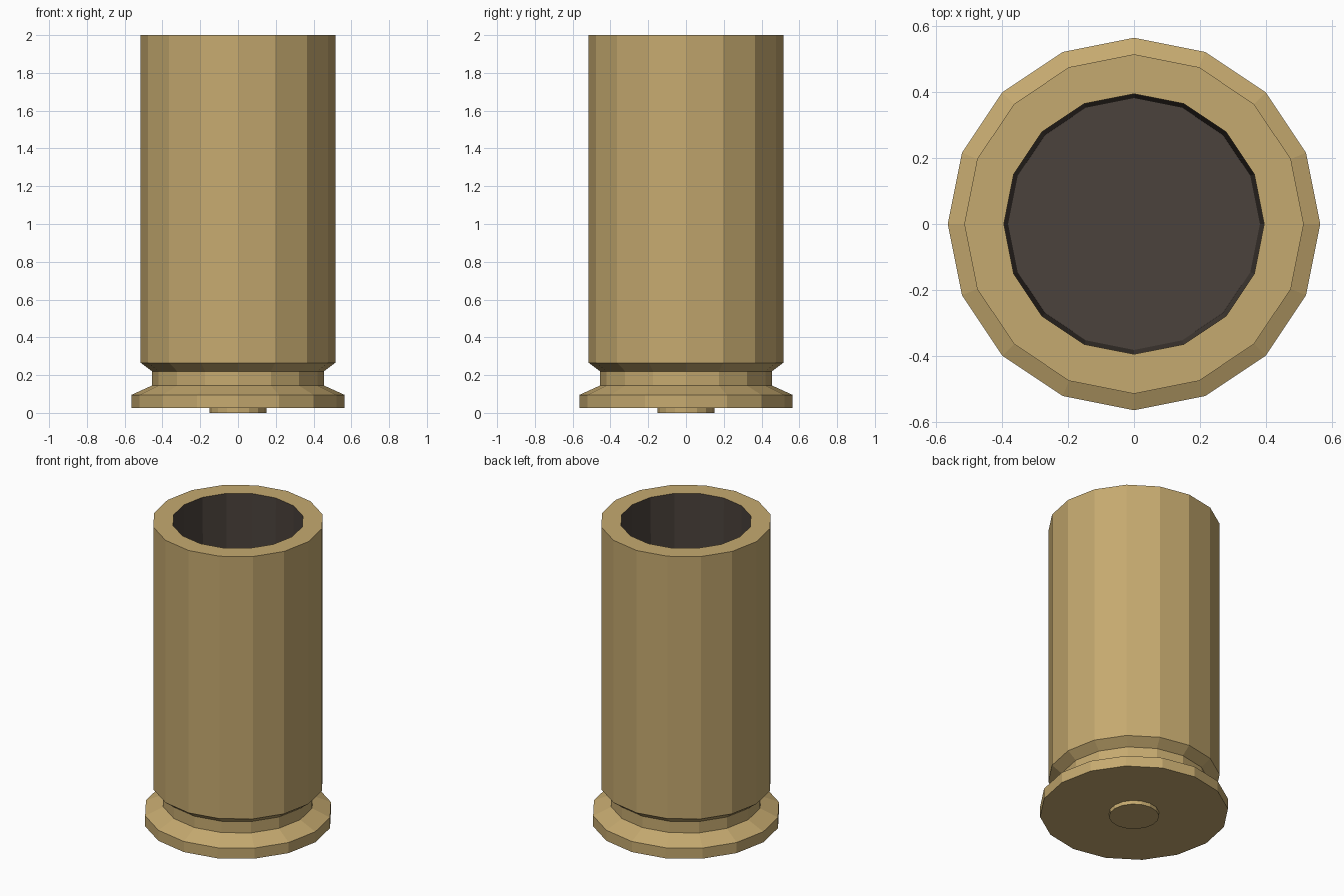
import bpy, bmesh
from math import cos, sin, tau

if "Cube" in bpy.data.objects:
    bpy.data.objects.remove(bpy.data.objects["Cube"])

SIDES = 16


def material(name, color):
    m = bpy.data.materials.new(name)
    m.diffuse_color = color
    m.use_nodes = True
    m.node_tree.nodes["Principled BSDF"].inputs["Base Color"].default_value = m.diffuse_color
    return m


brass = material("brass", (0.56, 0.40, 0.16, 1))
soot = material("soot", (0.07, 0.055, 0.045, 1))


def lathe(name, profile, mats, dark_from=None):
    """Spin a (radius, z) profile; both ends are capped with flat polygons."""
    bm = bmesh.new()
    rings = [[bm.verts.new((r * cos(tau * i / SIDES), r * sin(tau * i / SIDES), z))
              for i in range(SIDES)] for r, z in profile]
    bm.faces.new(rings[0])
    for k, (a, b) in enumerate(zip(rings, rings[1:])):
        for i in range(SIDES):
            j = (i + 1) % SIDES
            f = bm.faces.new((a[i], a[j], b[j], b[i]))
            f.material_index = int(dark_from is not None and k >= dark_from)
    end = bm.faces.new(rings[-1])
    end.material_index = int(dark_from is not None)
    bmesh.ops.recalc_face_normals(bm, faces=bm.faces)
    mesh = bpy.data.meshes.new(name)
    bm.to_mesh(mesh)
    bm.free()
    for m in mats:
        mesh.materials.append(m)
    obj = bpy.data.objects.new(name, mesh)
    bpy.context.collection.objects.link(obj)
    return obj


# Casing: rim, extractor groove, wall, mouth, then the dark tapered bore and floor
lathe("casing", [
    (0.565, 0.025), (0.565, 0.095), (0.455, 0.145), (0.455, 0.22),
    (0.515, 0.265), (0.515, 2.0), (0.395, 2.0), (0.382, 0.30),
], [brass, soot], dark_from=6)

# Primer disc standing proud of the base
lathe("primer", [(0.15, 0.0), (0.15, 0.03)], [brass])
